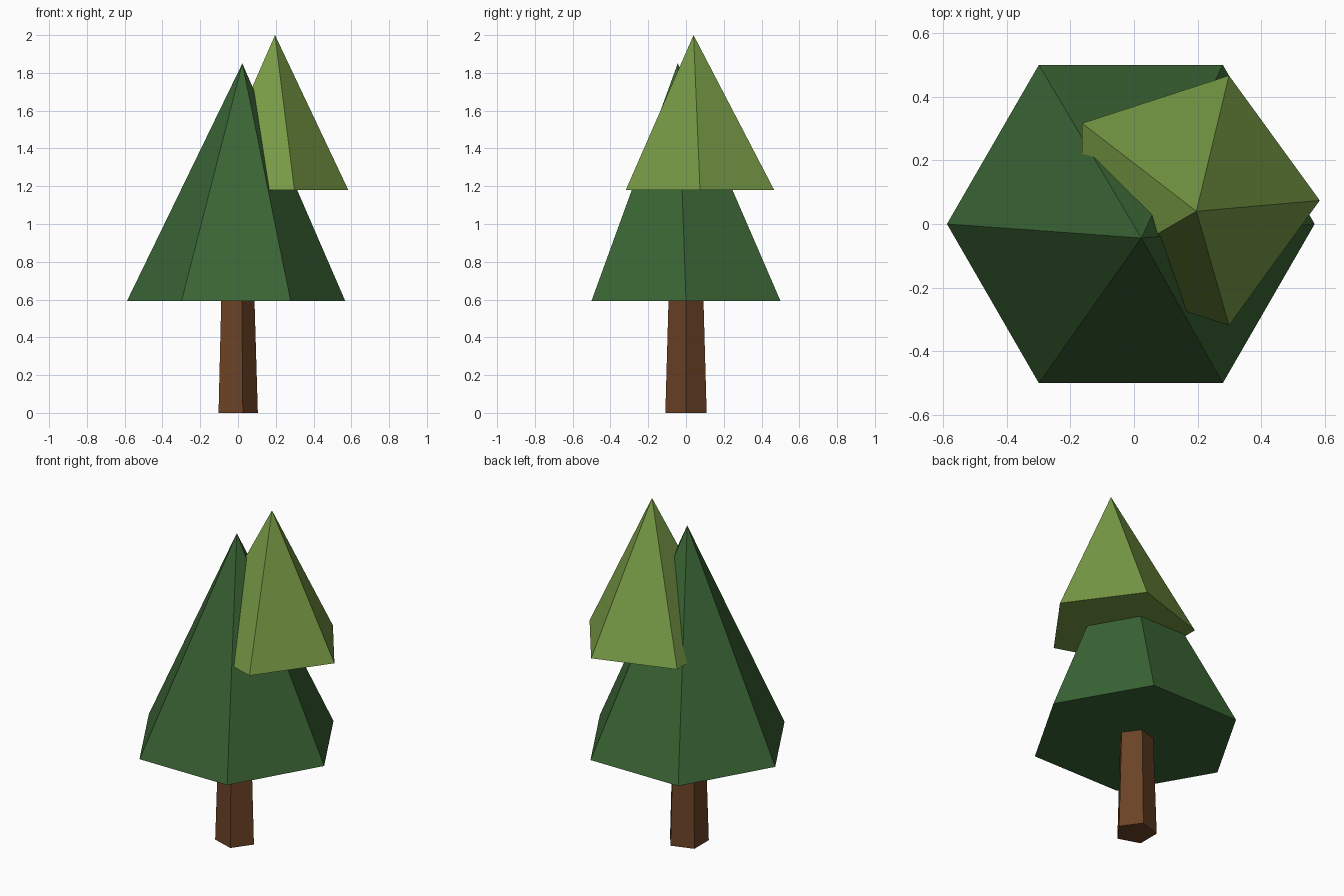
import bpy, bmesh, math

if "Cube" in bpy.data.objects:
    bpy.data.objects.remove(bpy.data.objects["Cube"])


def material(name, rgb):
    m = bpy.data.materials.new(name)
    m.diffuse_color = (*rgb, 1)
    m.use_nodes = True
    m.node_tree.nodes["Principled BSDF"].inputs["Base Color"].default_value = m.diffuse_color
    return m


def ring(bm, sides, centre, radius, z):
    return [bm.verts.new((centre[0] + radius * math.cos(2 * math.pi * i / sides),
                          centre[1] + radius * math.sin(2 * math.pi * i / sides), z))
            for i in range(sides)]


def finish(bm, name, mat):
    bmesh.ops.recalc_face_normals(bm, faces=bm.faces)
    me = bpy.data.meshes.new(name)
    bm.to_mesh(me)
    bm.free()
    me.materials.append(mat)
    bpy.context.collection.objects.link(bpy.data.objects.new(name, me))


def leaning_cone(name, sides, centre, radius, z, apex, mat):
    bm = bmesh.new()
    base = ring(bm, sides, centre, radius, z)
    tip = bm.verts.new(apex)
    bm.faces.new(base)
    for i in range(sides):
        bm.faces.new((base[i], base[(i + 1) % sides], tip))
    finish(bm, name, mat)


def tapered_post(name, sides, centre, r0, r1, z0, z1, mat):
    bm = bmesh.new()
    a = ring(bm, sides, centre, r0, z0)
    b = ring(bm, sides, centre, r1, z1)
    bm.faces.new(a)
    bm.faces.new(b)
    for i in range(sides):
        j = (i + 1) % sides
        bm.faces.new((a[i], a[j], b[j], b[i]))
    finish(bm, name, mat)


bark = material("brown bark", (0.147, 0.055, 0.019))
dark = material("dark green", (0.043, 0.130, 0.035))
light = material("light green", (0.188, 0.328, 0.061))

# Five-sided trunk, ending just inside the foliage
tapered_post("trunk", 5, (-0.01, 0), 0.115, 0.096, 0, 0.64, bark)
# Large lower foliage, six-sided with an off-centre tip
leaning_cone("lower_foliage", 6, (-0.01, 0), 0.578, 0.592, (0.023, -0.044, 1.85), dark)
# Small upper foliage, five-sided and shifted sideways
leaning_cone("upper_foliage", 5, (0.171, 0.074), 0.413, 1.18, (0.196, 0.04, 2.0), light)
